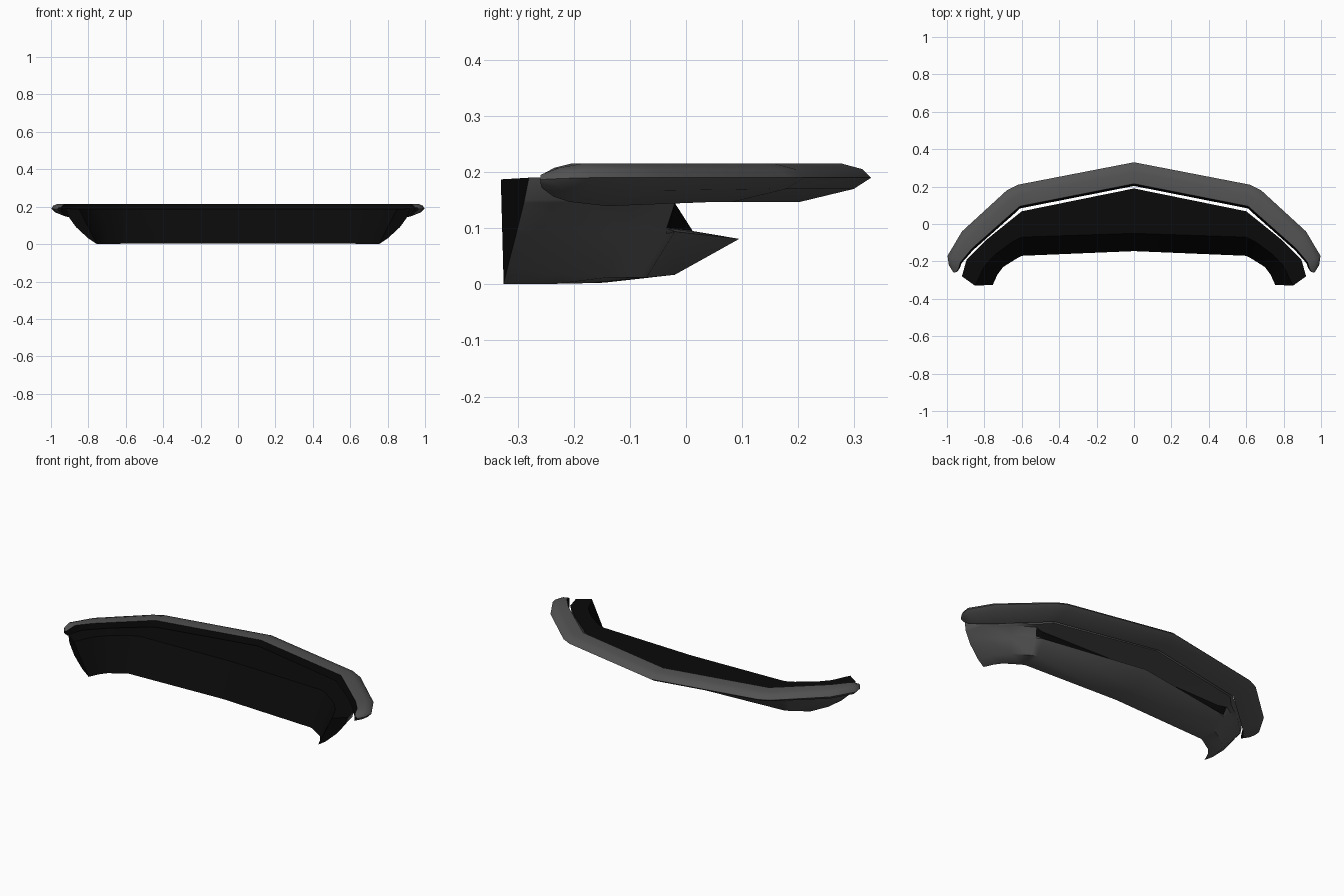
import bpy, math

if "Cube" in bpy.data.objects:
    bpy.data.objects.remove(bpy.data.objects["Cube"])


def colour(name, v):
    m = bpy.data.materials.new(name)
    m.diffuse_color = (v, v, v, 1)
    m.use_nodes = True
    m.node_tree.nodes["Principled BSDF"].inputs["Base Color"].default_value = m.diffuse_color
    return m


grey = colour("dark grey plastic", 0.085)
black = colour("black lining", 0.003)


def loft(name, rows, black_cols, slot_col=None):
    """Skin closed sections running from the middle outwards, cap the end, mirror in x."""
    n = len(rows[0])
    verts = [p for row in rows for p in row]
    faces, idx = [], []
    for i in range(len(rows) - 1):
        for j in range(n):
            a, b = i * n + j, i * n + (j + 1) % n
            faces.append([a, b, b + n, a + n])
            idx.append(1 if j in black_cols or (j == slot_col and i < 2) else 0)
    faces.append([(len(rows) - 1) * n + j for j in range(n)])
    idx.append(1)
    mesh = bpy.data.meshes.new(name)
    mesh.from_pydata(verts, [], faces)
    mesh.materials.append(grey)
    mesh.materials.append(black)
    for p, k in zip(mesh.polygons, idx):
        p.material_index = k
    ob = bpy.data.objects.new(name, mesh)
    bpy.context.collection.objects.link(ob)
    bpy.ops.object.select_all(action='DESELECT')
    bpy.context.view_layer.objects.active = ob
    ob.select_set(True)
    bpy.ops.object.shade_smooth_by_angle(angle=math.radians(45))
    ob.modifiers.new("mirror", 'MIRROR').use_clip = True
    return ob


# upper bumper strip: (outer x, outer y, inner x, inner y, height scale)
path = [
    (0, .33, 0, .215, 1), (.62, .21, .61, .095, 1), (.68, .18, .645, .065, 1),
    (.92, -.04, .865, -.13, 1.2), (.997, -.17, .928, -.205, 1),
    (.99, -.22, .937, -.235, .75), (.965, -.26, .948, -.257, .35),
]
# section: (fraction from outer to inner edge, z); the closing back face is black
section = [(1.1, .147), (.27, .17), (0, .19), (.13, .205), (.45, .215), (1, .215)]
loft("upper_bumper_strip", [
    [(ox + (ix - ox) * t, oy + (iy - oy) * t,
      .185 + (z - .185) * (s if z < .18 else min(s, 1))) for t, z in section]
    for ox, oy, ix, iy, s in path], black_cols=(5,))

# lower body: bottom edge, crease, lip, lip back, slot top, ceiling edge, top edge
centre = [(0, y, z) for y, z in
          [(-.145, .003), (-.02, .017), (.095, .081), (.012, .095), (-.02, .145), (.19, .15), (.19, .19)]]
slot_end = [(.6, y, z) for y, z in
            [(-.17, .002), (-.07, .012), (-.02, .094), (-.03, .1), (-.035, .145), (.068, .15), (.068, .19)]]
corner = [(.62, -.18, .002), (.63, -.085, .012), (.64, -.035, .09), (.64, -.035, .1),
          (.65, -.02, .145), (.66, .005, .15), (.66, .02, .19)]
side = [(.70, -.23, .001), (.72, -.14, .012), (.74, -.12, .085), (.75, -.11, .1),
        (.77, -.09, .145), (.78, -.085, .15), (.79, -.085, .19)]
rear = [(.73, -.27, .001), (.775, -.23, .02), (.83, -.21, .085), (.845, -.205, .1),
        (.88, -.19, .145), (.885, -.19, .15), (.895, -.19, .19)]
end = [(.755, -.325, .001), (.80, -.318, .03), (.865, -.303, .09), (.873, -.30, .1),
       (.905, -.289, .145), (.908, -.288, .15), (.92, -.28, .19)]
# front edge of the black roof; the black front face drops from here to the bottom edge
roof_front = [(0, -.05), (.6, -.07), (.65, -.095), (.745, -.165), (.80, -.225), (.85, -.33)]
rows = [r + [(x, y, .187)] for r, (x, y) in
        zip([centre, slot_end, corner, side, rear, end], roof_front)]
loft("lower_body", rows, black_cols=(6, 7), slot_col=3)
